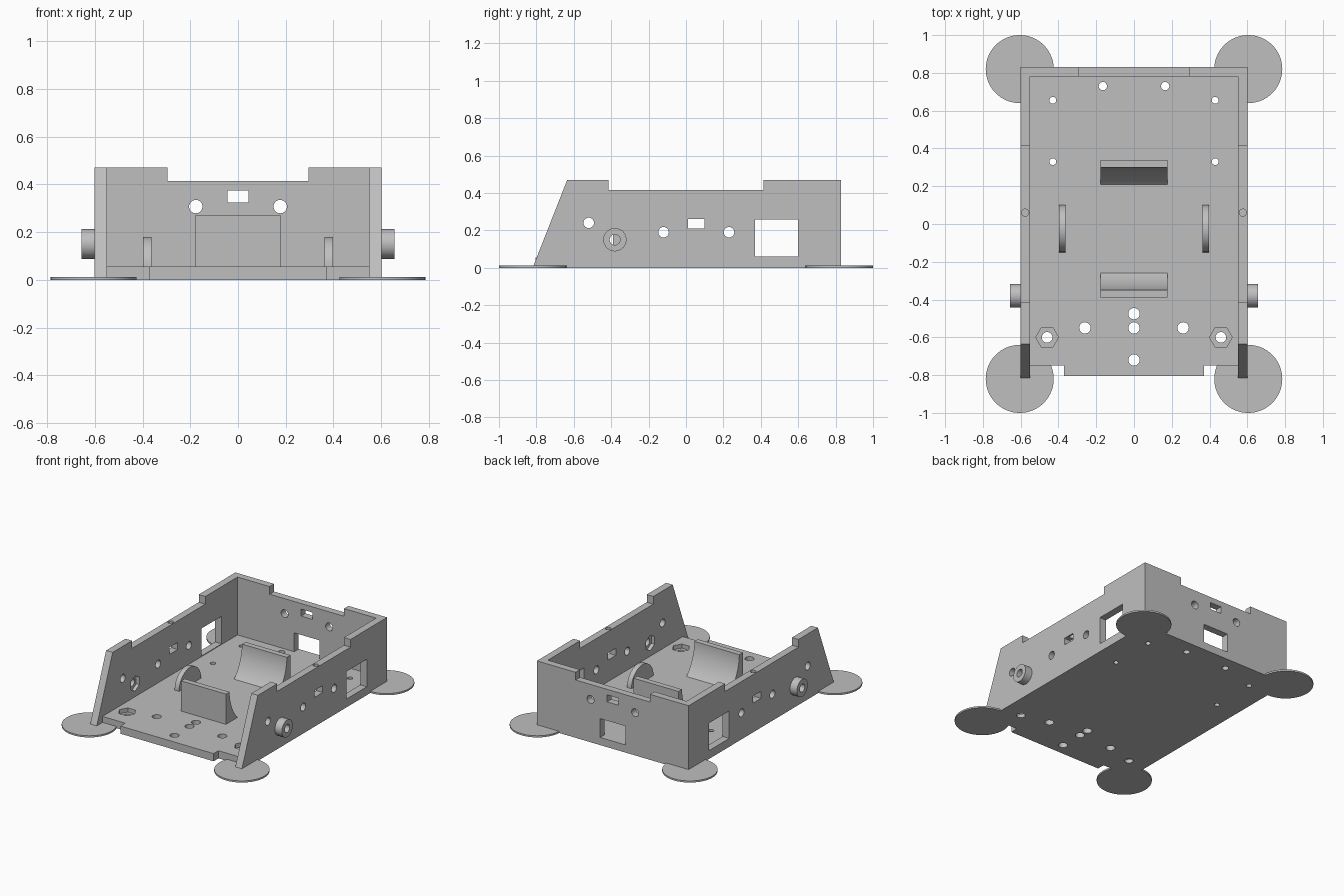
import bpy, bmesh
from math import sin, cos, pi, radians, asin

old = bpy.data.objects.get("Cube")
if old:
    bpy.data.objects.remove(old, do_unlink=True)

grey = bpy.data.materials.new("plain grey")
grey.use_nodes = True
colour = (0.52, 0.52, 0.52, 1)
grey.diffuse_color = colour
grey.node_tree.nodes["Principled BSDF"].inputs["Base Color"].default_value = colour

PLACE = {"x": lambda u, v, w: (w, u, v),
         "y": lambda u, v, w: (u, w, v),
         "z": lambda u, v, w: (u, v, w)}


def arc(cu, cv, r, start=0, end=2 * pi, n=32, closed=True):
    steps = n if closed else n - 1
    return [(cu + r * cos(start + (end - start) * i / steps),
             cv + r * sin(start + (end - start) * i / steps)) for i in range(n)]


def box(u0, u1, v0, v1):
    return [(u0, v0), (u1, v0), (u1, v1), (u0, v1)]


def add_prism(bm, outline, axis, lo, hi):
    """Extrude a flat outline along an axis from lo to hi."""
    ends = [[bm.verts.new(PLACE[axis](u, v, w)) for u, v in outline] for w in (lo, hi)]
    faces = [bm.faces.new(ends[0]), bm.faces.new(ends[1])]
    for i in range(len(outline)):
        j = (i + 1) % len(outline)
        faces.append(bm.faces.new((ends[0][i], ends[0][j], ends[1][j], ends[1][i])))
    bmesh.ops.recalc_face_normals(bm, faces=faces)


def make(name, prisms):
    bm = bmesh.new()
    for p in prisms:
        add_prism(bm, *p)
    mesh = bpy.data.meshes.new(name)
    bm.to_mesh(mesh)
    bm.free()
    obj = bpy.data.objects.new(name, mesh)
    bpy.context.collection.objects.link(obj)
    return obj


def part(name, prism, cuts=()):
    """Make one part, cut its openings and shade it."""
    obj = make(name, [prism])
    if cuts:
        cutter = make(name + "_cutter", cuts)
        cutter.hide_render = True
        mod = obj.modifiers.new("openings", "BOOLEAN")
        mod.operation = "DIFFERENCE"
        mod.solver = "EXACT"
        mod.use_self = True
        mod.object = cutter
        graph = bpy.context.evaluated_depsgraph_get()
        cut_mesh = bpy.data.meshes.new_from_object(obj.evaluated_get(graph))
        obj.modifiers.clear()
        obj.data = cut_mesh
        bpy.data.objects.remove(cutter, do_unlink=True)
    obj.data.materials.clear()
    obj.data.materials.append(grey)
    bpy.ops.object.select_all(action="DESELECT")
    obj.select_set(True)
    bpy.context.view_layer.objects.active = obj
    bpy.ops.object.shade_smooth_by_angle(angle=radians(30))
    return obj


FLOOR, NOTCH, TOP = 0.055, 0.415, 0.47

# Floor plate with front lip, screw holes and hexagonal nut pockets
half = [(0.37, -0.805), (0.37, -0.75), (0.55, -0.75), (0.55, 0.78)]
outline = half + [(-x, y) for x, y in reversed(half)]
holes = [(0, -0.475, 0.03), (0, -0.55, 0.03), (0, -0.72, 0.03)]
for s in (-1, 1):
    holes += [(s * 0.26, -0.55, 0.03), (s * 0.46, -0.6, 0.028), (s * 0.43, 0.33, 0.018),
              (s * 0.43, 0.655, 0.018), (s * 0.165, 0.73, 0.022)]
cuts = [(arc(x, y, r), "z", -0.1, 0.3) for x, y, r in holes]
cuts += [(arc(s * 0.46, -0.6, 0.06, n=6), "z", 0.025, 0.2) for s in (-1, 1)]
part("floor_plate", (outline, "z", 0, FLOOR), cuts)

# Side walls with sloped front, notched top, windows, and axle bosses outside
wall = [(-0.82, 0), (0.83, 0), (0.83, TOP), (0.415, TOP), (0.415, NOTCH),
        (-0.415, NOTCH), (-0.415, TOP), (-0.635, TOP)]
axle_hole = (arc(-0.38, 0.15, 0.028), "x", -0.8, 0.8)
cuts = [(arc(y, z, 0.028), "x", -0.8, 0.8)
        for y, z in ((-0.52, 0.24), (-0.12, 0.19), (0.23, 0.19))]
cuts += [axle_hole,
         (box(0.01, 0.10, 0.21, 0.26), "x", -0.75, 0.75),
         (box(0.37, 0.60, 0.06, 0.257), "x", -0.75, 0.75),
         (arc(-0.38, 0.15, 0.055, pi / 6, pi / 6 + 2 * pi, 6), "x", -0.575, 0.575)]
for s, side in ((1, "left"), (-1, "right")):
    pin_hole = (arc(s * 0.576, 0.06, 0.019), "z", 0.235, 0.6)
    part(side + "_wall", (wall, "x", s * 0.55, s * 0.602), cuts + [pin_hole])
    part(side + "_axle_boss", (arc(-0.38, 0.15, 0.062, n=48), "x", s * 0.6, s * 0.657),
         [axle_hole])

# Back wall with lowered middle, switch slot, two holes and a socket opening
back = [(-0.55, 0), (0.55, 0), (0.55, TOP), (0.295, TOP), (0.295, NOTCH),
        (-0.295, NOTCH), (-0.295, TOP), (-0.55, TOP)]
cuts = [(arc(s * 0.177, 0.307, 0.028), "y", 0.6, 1) for s in (-1, 1)]
cuts += [(box(-0.045, 0.045, 0.325, 0.375), "y", 0.6, 1),
         (box(-0.1, 0.1, 0.055, 0.19), "y", 0.6, 1)]
part("back_wall", (back, "y", 0.78, 0.83), cuts)

# Cradle: two blocks hollowed by one lying cylinder
MID, R, AXIS = -0.025, 0.325, 0.28
low, high = asin((AXIS - 0.05) / R), asin((AXIS - 0.272) / R)
curve = arc(0, AXIS, R, -high, -low, 24, False)
block = [(0.365, 0.05), (0.365, 0.272)] + curve
for s, end in ((-1, "front"), (1, "back")):
    part(end + "_cradle_block", ([(MID + s * y, z) for y, z in block], "x", -0.178, 0.178))

# Half-round side guides beside the cradle
for s, side in ((1, "left"), (-1, "right")):
    part(side + "_guide", (arc(MID, FLOOR, 0.125, 0, pi, 32, False), "x",
                           s * 0.363, s * 0.398))

# Thin round pads under the corners
for sx, side in ((1, "left"), (-1, "right")):
    for sy, end in ((-1, "front"), (1, "back")):
        part(end + "_" + side + "_pad",
             (arc(sx * 0.605, sy * 0.82, 0.18, n=64), "z", 0, 0.012))
